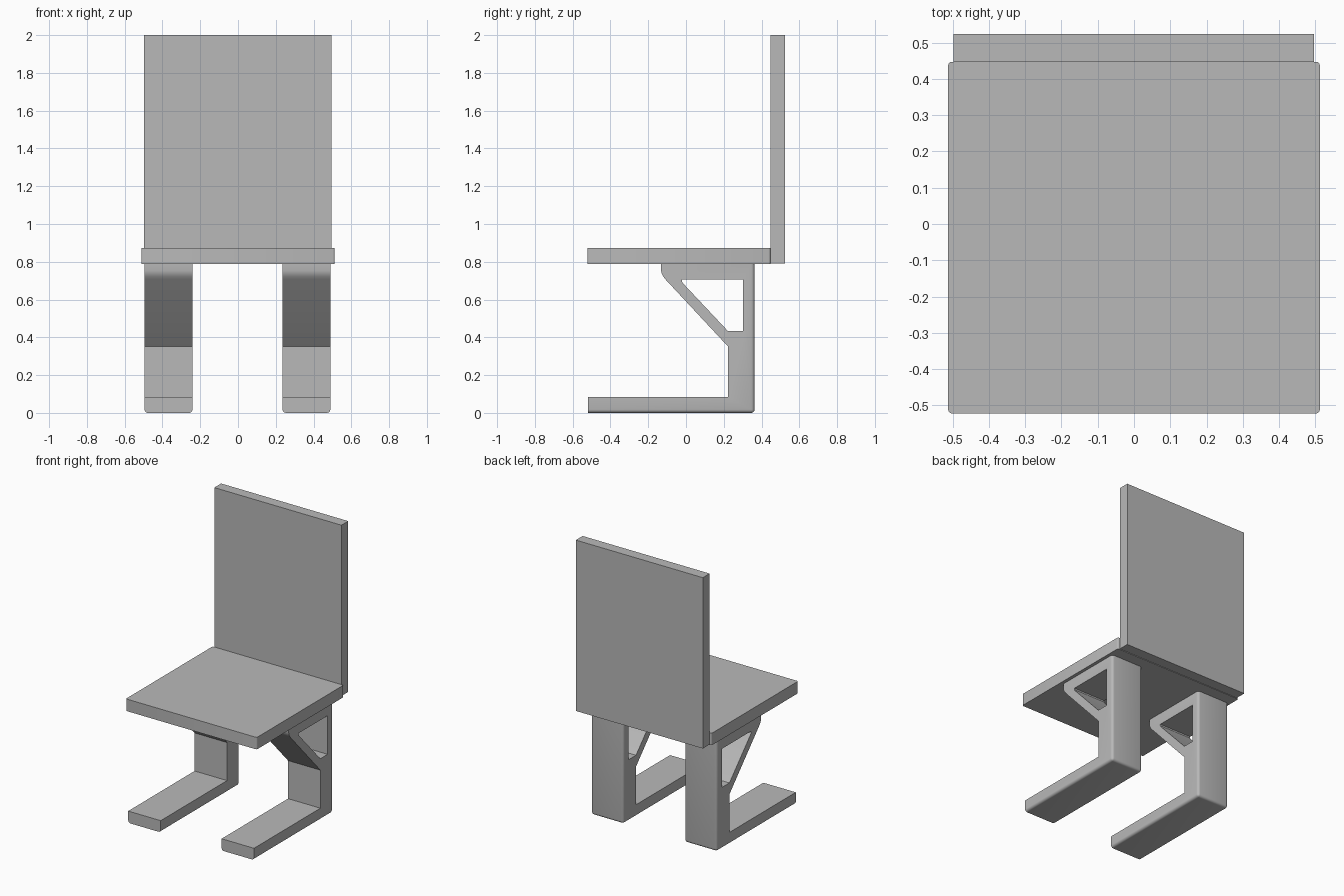
import bpy, bmesh

if "Cube" in bpy.data.objects:
    bpy.data.objects.remove(bpy.data.objects["Cube"])

grey = bpy.data.materials.new("dark_grey")
grey.diffuse_color = (0.485, 0.485, 0.485, 1)
grey.use_nodes = True
grey.node_tree.nodes["Principled BSDF"].inputs["Base Color"].default_value = grey.diffuse_color


def make_object(name, bm):
    bmesh.ops.recalc_face_normals(bm, faces=bm.faces[:])
    mesh = bpy.data.meshes.new(name)
    bm.to_mesh(mesh)
    bm.free()
    mesh.materials.append(grey)
    ob = bpy.data.objects.new(name, mesh)
    bpy.context.collection.objects.link(ob)
    return ob


def prism(pts, x0, x1):
    """Extrude a (y, z) outline along x."""
    bm = bmesh.new()
    face = bm.faces.new([bm.verts.new((x0, y, z)) for y, z in pts])
    out = bmesh.ops.extrude_face_region(bm, geom=[face])
    bmesh.ops.translate(bm, vec=(x1 - x0, 0, 0),
                        verts=[v for v in out["geom"] if isinstance(v, bmesh.types.BMVert)])
    bm.normal_update()
    return bm


def box(name, lo, hi, radius=0):
    bm = prism([(lo[1], lo[2]), (hi[1], lo[2]), (hi[1], hi[2]), (lo[1], hi[2])], lo[0], hi[0])
    if radius:
        upright = [e for e in bm.edges
                   if abs((e.verts[0].co - e.verts[1].co).normalized().z) > 0.9]
        bmesh.ops.bevel(bm, geom=upright, offset=radius, segments=3, profile=0.5, affect='EDGES')
    return make_object(name, bm)


def smooth(ob):
    bpy.ops.object.select_all(action='DESELECT')
    ob.select_set(True)
    bpy.context.view_layer.objects.active = ob
    bpy.ops.object.shade_smooth_by_angle(angle=0.6)


# Seat and backrest
smooth(box("seat", (-0.512, -0.522, 0.788), (0.512, 0.447, 0.873), 0.01))
box("backrest", (-0.498, 0.447, 0.792), (0.496, 0.523, 2.0))

# Legs: foot, post and brace in one outline, with a window behind the brace
outline = [(-0.52, 0), (0.363, 0), (0.363, 0.788), (-0.132, 0.788), (-0.132, 0.752),
           (-0.129, 0.738), (-0.122, 0.724), (-0.11, 0.708), (0.222, 0.352),
           (0.222, 0.083), (-0.52, 0.083)]
window = [(-0.021, 0.706), (0.303, 0.706), (0.303, 0.433), (0.222, 0.433),
          (-0.017, 0.687), (-0.022, 0.696)]

for side, x0, x1 in (("left", -0.495, -0.241), ("right", 0.236, 0.489)):
    bm = prism(outline, x0, x1)
    # rounded edges under the foot and up the back of the post
    rounded = []
    for e in bm.edges:
        a, b = e.verts[0].co, e.verts[1].co
        along_x = abs(a.x - b.x) > 0.01
        under = max(a.z, b.z) < 0.01
        behind = min(a.y, b.y) > 0.35
        if (under and behind) or (not along_x and (under or behind)):
            rounded.append(e)
    bmesh.ops.bevel(bm, geom=rounded, offset=0.018, segments=4, profile=0.5, affect='EDGES')
    leg = make_object(side + "_leg", bm)

    cutter = make_object("window_cutter", prism(window, x0 - 0.1, x1 + 0.1))
    cutter.hide_render = True
    mod = leg.modifiers.new("window", 'BOOLEAN')
    mod.operation = 'DIFFERENCE'
    mod.solver = 'EXACT'
    mod.object = cutter
    bpy.context.view_layer.objects.active = leg
    bpy.ops.object.modifier_apply(modifier=mod.name)
    bpy.data.objects.remove(cutter)
    smooth(leg)
